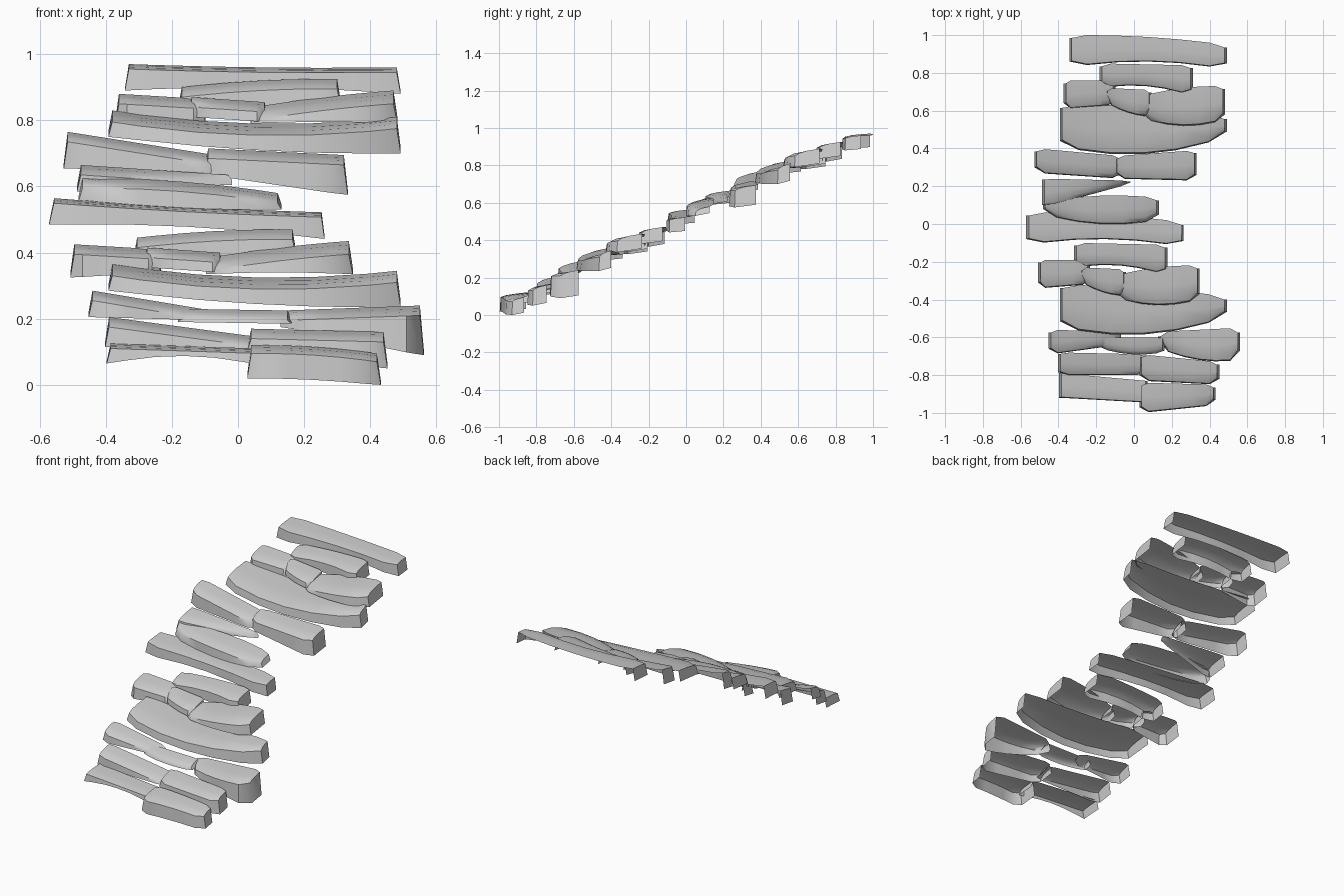
import bpy

cube = bpy.data.objects.get("Cube")
if cube:
    bpy.data.objects.remove(cube, do_unlink=True)

# One plain stone colour
stone = bpy.data.materials.new("grey_stone")
stone.use_nodes = True
stone_colour = (0.6, 0.6, 0.6, 1)
stone.diffuse_color = stone_colour
stone.node_tree.nodes["Principled BSDF"].inputs["Base Color"].default_value = stone_colour


def along(values, t):
    """Straight line through two values, or smooth arc through three."""
    start, end = values[0], values[-1]
    straight = start + (end - start) * t
    if len(values) == 2:
        return straight
    bulge = values[1] - (start + end) / 2
    return straight + bulge * 4 * t * (1 - t)


def finish(obj):
    bpy.context.collection.objects.link(obj)
    bpy.ops.object.select_all(action="DESELECT")
    obj.select_set(True)
    bpy.context.view_layer.objects.active = obj
    bpy.ops.object.shade_smooth_by_angle(angle=0.7)


def slab(name, x, front, back, top, drop, slope=0.03, corner=0.03, flare=0.012):
    """Open stone shell: worn top, front face and two ends.
    Every pair or triple of values runs from the right end to the left end."""
    # rows from the back edge over the worn lip: share of depth, share of slope
    section = ((0, 0), (0.5, 0.3), (0.8, 0.6), (0.97, 1))
    steps = (0, 0.1, 0.3, 0.5, 0.7, 0.9, 1)
    rows = len(section) + 1
    last = len(steps) - 1
    verts, faces, ends = [], [], []
    for i, t in enumerate(steps):
        side = {0: -1, last: 1}.get(i, 0)
        px, pf, pb = along(x, t), along(front, t), along(back, t)
        pz = along(top, t)
        bottom = pz - along(drop, t)
        if side:
            pf += corner
            pb -= corner / 2
            ends.append((px + flare * side, pb, bottom + slope / 2))
        for depth, fall in section:
            verts.append((px, pb + (pf - pb) * depth, pz - slope * fall))
        verts.append((px + flare * side, pf, bottom))
    for i in range(last):
        for j in range(rows - 1):
            a = i * rows + j
            faces.append((a, a + 1, a + rows + 1, a + rows))
    # end faces reach down from the top edge to the bottom
    for i, corner_point in zip((0, last), ends):
        verts.append(corner_point)
        loop = [i * rows + j for j in range(rows)] + [len(verts) - 1]
        faces.append(loop if i else loop[::-1])
    mesh = bpy.data.meshes.new(name)
    mesh.from_pydata(verts, [], faces)
    mesh.materials.append(stone)
    obj = bpy.data.objects.new(name, mesh)
    finish(obj)
    return obj


def repeat(obj, name, offset, tilt=0):
    """Reuse a slab further down the flight."""
    twin = bpy.data.objects.new(name, obj.data)
    twin.location = offset
    twin.rotation_euler.y = tilt
    finish(twin)


# Top step, repeated halfway down
top_step = slab(
    "top_step", x=(-0.33, 0.48), front=(0.83, 0.86, 0.82), back=(1, 0.99, 0.95),
    top=(0.97, 0.96, 0.96), drop=(0.08, 0.06, 0.08), slope=0.015)
repeat(top_step, "middle_step", (-0.265, -0.94, -0.418), tilt=0.04)

# Upper run, repeated lower down
upper_back = slab(
    "upper_back_stone", x=(-0.17, 0.3), front=(0.72, 0.73, 0.68), back=(0.85, 0.84),
    top=(0.9, 0.92, 0.925), drop=(0.08, 0.09))
upper_left = slab(
    "upper_left_stone", x=(-0.36, -0.11), front=(0.61, 0.63), back=(0.76, 0.76),
    top=(0.88, 0.865), drop=(0.1, 0.07))
upper_middle = slab(
    "upper_middle_stone", x=(-0.14, 0.08), front=(0.64, 0.59, 0.57), back=(0.72, 0.71),
    top=(0.87, 0.855), drop=(0.06, 0.06))
upper_right = slab(
    "upper_right_stone", x=(0.05, 0.47), front=(0.56, 0.52, 0.55), back=(0.68, 0.72, 0.73),
    top=(0.84, 0.87, 0.89), drop=(0.05, 0.1), slope=0.04)
upper_wide = slab(
    "upper_wide_step", x=(-0.38, 0.48), front=(0.41, 0.37, 0.46), back=(0.63, 0.62, 0.57),
    top=(0.83, 0.79, 0.81), drop=(0.08, 0.08, 0.11), slope=0.035)

side_shift = (-0.135, -0.95, -0.455)
for source, name in (
        (upper_back, "lower_back_stone"),
        (upper_left, "lower_left_stone"),
        (upper_middle, "lower_middle_stone"),
        (upper_right, "lower_right_stone")):
    repeat(source, name, side_shift)
repeat(upper_wide, "lower_wide_step", (0, -0.955, -0.465))

# Stones between the two runs
slab("split_step_left", x=(-0.515, -0.07), front=(0.27, 0.24), back=(0.4, 0.36),
     top=(0.765, 0.695), drop=(0.11, 0.06))
slab("split_step_right", x=(-0.09, 0.32), front=(0.24, 0.23), back=(0.36, 0.39),
     top=(0.715, 0.695), drop=(0.08, 0.12))
slab("wedge_stone", x=(-0.475, -0.03), front=(0.09, 0.21), back=(0.24, 0.23),
     top=(0.665, 0.635), drop=(0.08, 0.03), corner=0.01)
slab("inner_step", x=(-0.47, 0.12), front=(0.05, 0, 0.02), back=(0.12, 0.15, 0.14),
     top=(0.625, 0.615, 0.58), drop=(0.07, 0.08, 0.05))

# Broad step near the foot
slab("foot_step_left", x=(-0.44, -0.08), front=(-0.69, -0.64), back=(-0.56, -0.57),
     top=(0.285, 0.225), drop=(0.08, 0.03))
slab("foot_step_middle", x=(-0.17, 0.15), front=(-0.66, -0.69, -0.68), back=(-0.6, -0.6),
     top=(0.23, 0.225), drop=(0.04, 0.04), corner=0.01)
slab("foot_step_right", x=(0.14, 0.55), front=(-0.66, -0.72, -0.72), back=(-0.57, -0.55),
     top=(0.225, 0.24), drop=(0.05, 0.15), corner=0.05)

# Lowest two steps, each split in two
slab("second_step_left", x=(-0.39, 0.06), front=(-0.8, -0.8), back=(-0.68, -0.69),
     top=(0.205, 0.145), drop=(0.09, 0.035), corner=0.015)
slab("second_step_right", x=(0.04, 0.44), front=(-0.83, -0.85), back=(-0.69, -0.73),
     top=(0.17, 0.16), drop=(0.07, 0.11))
slab("first_step_left", x=(-0.385, 0.06), front=(-0.92, -0.945), back=(-0.79, -0.83),
     top=(0.125, 0.11), drop=(0.06, 0.03, 0.05), slope=0.015, corner=0)
slab("first_step_right", x=(0.04, 0.42), front=(-1, -0.98, -0.96), back=(-0.84, -0.85),
     top=(0.12, 0.115, 0.095), drop=(0.1, 0.1, 0.095), slope=0.025)
